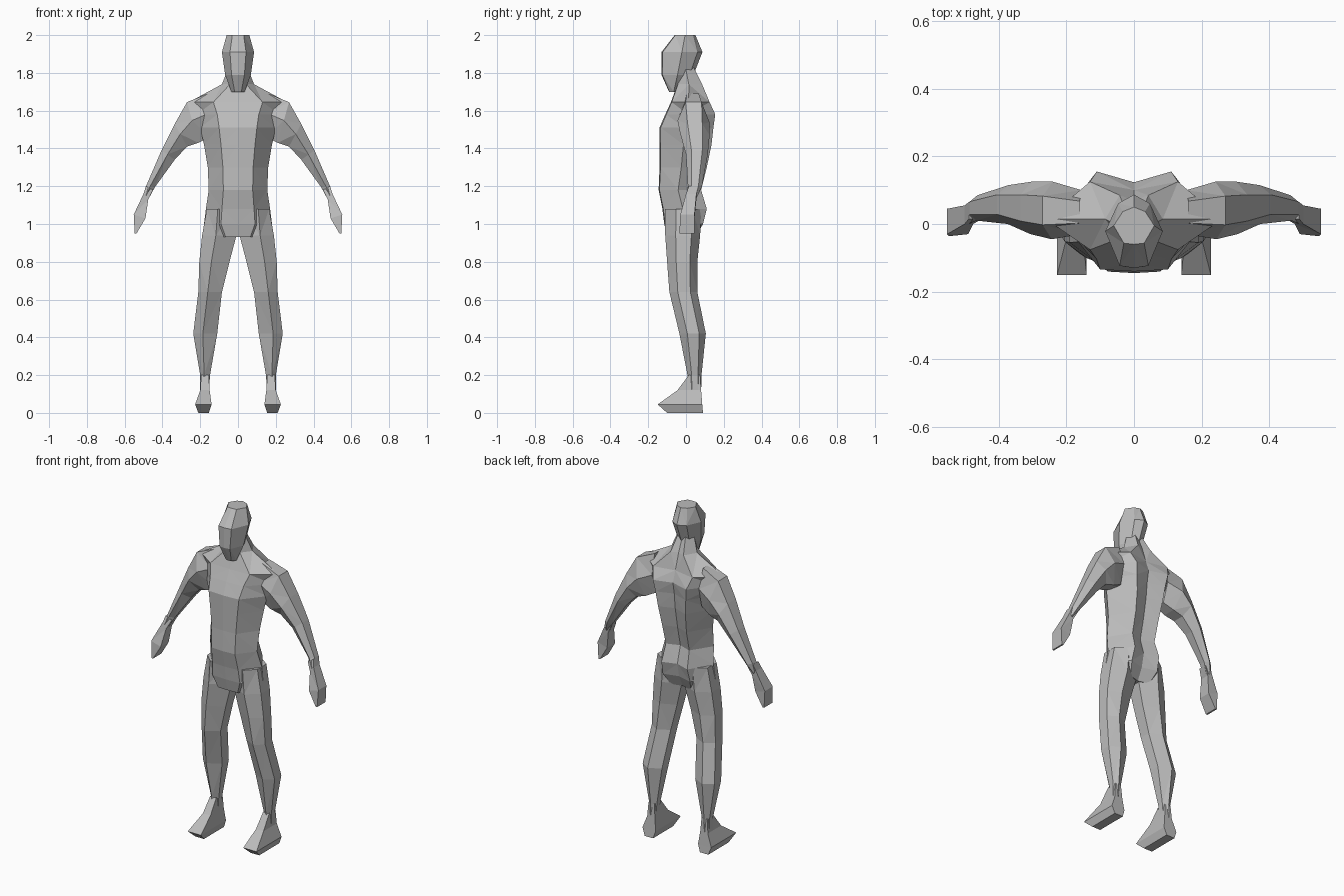
import bpy
import bmesh

cube = bpy.data.objects.get("Cube")
if cube:
    bpy.data.objects.remove(cube, do_unlink=True)

grey = bpy.data.materials.new("plain grey")
grey.use_nodes = True
colour = (0.5, 0.5, 0.5, 1)
grey.diffuse_color = colour
grey.node_tree.nodes["Principled BSDF"].inputs["Base Color"].default_value = colour


def loft(name, profile, sections, mirrored=False):
    """Skin a profile through sections (outer x, z, inner x, z, front y, back y)."""
    bm = bmesh.new()
    rings = []
    for ox, oz, ix, iz, front, back in sections:
        rings.append([bm.verts.new((ox + (ix - ox) * u,
                                    front + (back - front) * v,
                                    oz + (iz - oz) * u)) for u, v in profile])
    count = len(profile)
    for low, high in zip(rings, rings[1:]):
        for i in range(count):
            j = (i + 1) % count
            bm.faces.new((low[i], low[j], high[j], high[i]))
    bm.faces.new(rings[0])
    bm.faces.new(rings[-1])
    bmesh.ops.recalc_face_normals(bm, faces=bm.faces)
    bmesh.ops.triangulate(bm, faces=bm.faces)
    mesh = bpy.data.meshes.new(name)
    bm.to_mesh(mesh)
    bm.free()
    mesh.materials.append(grey)
    obj = bpy.data.objects.new(name, mesh)
    bpy.context.collection.objects.link(obj)
    if mirrored:
        obj.modifiers.new("Mirror", "MIRROR")
    return obj


def symmetric(half):
    """Close a half profile, given as (side, depth), across the middle."""
    whole = half + [(-s, d) for s, d in reversed(half) if s > 0]
    return [((s + 1) / 2, d) for s, d in whole]


def central(rows):
    """Level sections about x = 0 from (z, half width, front y, back y)."""
    return [(-w, z, w, z, front, back) for z, w, front, back in rows]


def level(rows):
    """Level sections from (z, outer x, inner x, front y, back y)."""
    return [(o, z, i, z, front, back) for z, o, i, front, back in rows]


# Torso with shoulders and neck
torso_shape = symmetric([(0, 0), (0.5, 0.02), (1, 0.46), (0.5, 1), (0, 0.88)])
loft("torso", torso_shape, central([
    (0.93, 0.13, -0.1, 0.05),
    (1.0, 0.18, -0.115, 0.09),
    (1.08, 0.17, -0.125, 0.11),
    (1.18, 0.155, -0.145, 0.08),
    (1.3, 0.16, -0.14, 0.11),
    (1.42, 0.18, -0.14, 0.135),
    (1.51, 0.2, -0.14, 0.145),
    (1.58, 0.22, -0.11, 0.155),
    (1.645, 0.26, -0.08, 0.125),
    (1.74, 0.085, -0.045, 0.085),
    (1.83, 0.05, -0.04, 0.04),
]))

# Head
head_shape = symmetric([(0, 0), (0.5, 0.03), (1, 0.5), (0.55, 0.88), (0, 1)])
loft("head", head_shape, central([
    (1.7, 0.035, -0.09, -0.04),
    (1.79, 0.068, -0.13, 0.04),
    (1.91, 0.085, -0.13, 0.087),
    (2.0, 0.06, -0.06, 0.05),
]))

# Arms ending in simple mitten hands
limb_shape = [(0, 0.25), (0, 0.75), (0.5, 1), (1, 0.75), (1, 0.3), (0.45, 0)]
loft("arms", limb_shape, [
    (0.16, 1.69, 0.15, 1.46, -0.03, 0.1),
    (0.27, 1.645, 0.21, 1.43, -0.045, 0.125),
    (0.335, 1.53, 0.27, 1.41, -0.03, 0.125),
    (0.405, 1.39, 0.335, 1.34, 0, 0.115),
    (0.485, 1.205, 0.44, 1.195, 0.01, 0.085),
    (0.5, 1.16, 0.475, 1.13, 0, 0.06),
], True)
hand_shape = [(0, 0), (0, 1), (1, 1), (1, 0)]
loft("hands", hand_shape, [
    (0.488, 1.2, 0.45, 1.18, 0.015, 0.065),
    (0.5, 1.16, 0.475, 1.13, 0, 0.055),
    (0.552, 1.05, 0.49, 1.03, -0.03, 0.045),
    (0.547, 0.95, 0.537, 0.95, -0.035, 0.045),
], True)

# Legs
leg_shape = [(0, 0.3), (0, 0.75), (0.45, 1), (1, 0.75), (1, 0.3), (0.4, 0)]
loft("legs", leg_shape, level([
    (1.08, 0.165, 0.02, -0.11, 0.08),
    (0.94, 0.19, 0.008, -0.11, 0.075),
    (0.8, 0.205, 0.045, -0.1, 0.06),
    (0.64, 0.21, 0.085, -0.088, 0.06),
    (0.42, 0.237, 0.11, -0.035, 0.105),
    (0.2, 0.2, 0.148, 0.008, 0.082),
    (0.1, 0.2, 0.155, 0.01, 0.08),
], ), True)

# Wedge feet
foot_shape = [(0, 0), (0, 1), (1, 1), (1, 0)]
loft("feet", foot_shape, level([
    (0.2, 0.195, 0.155, 0.015, 0.075),
    (0.12, 0.2, 0.15, -0.045, 0.08),
    (0.045, 0.227, 0.14, -0.15, 0.086),
    (0.0, 0.21, 0.155, -0.1, 0.09),
]), True)
